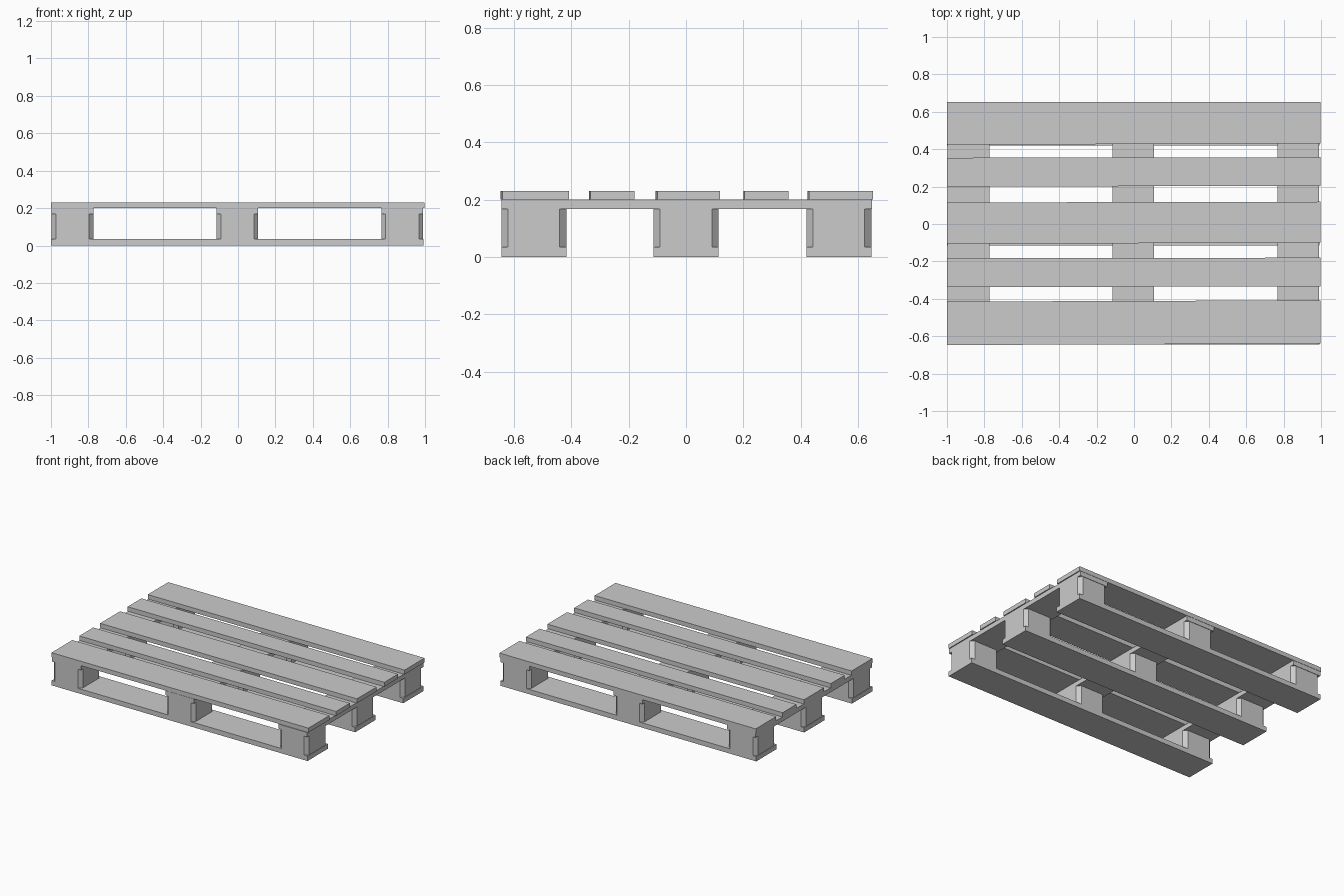
import bpy

if "Cube" in bpy.data.objects:
    bpy.data.objects.remove(bpy.data.objects["Cube"])


def prism(name, outline, z0, z1):
    """Extrude a counter-clockwise outline from z0 to z1."""
    n = len(outline)
    verts = [(x, y, z) for z in (z0, z1) for x, y in outline]
    faces = [tuple(reversed(range(n))), tuple(range(n, 2 * n))]
    faces += [(i, (i + 1) % n, n + (i + 1) % n, n + i) for i in range(n)]
    mesh = bpy.data.meshes.new(name)
    mesh.from_pydata(verts, [], faces)
    ob = bpy.data.objects.new(name, mesh)
    bpy.context.collection.objects.link(ob)
    return ob


def rect(x0, x1, y0, y1):
    return [(x0, y0), (x1, y0), (x1, y1), (x0, y1)]


def chamfered(x0, x1, y0, y1, c):
    return [(x0 + c, y0), (x1 - c, y0), (x1, y0 + c), (x1, y1 - c),
            (x1 - c, y1), (x0 + c, y1), (x0, y1 - c), (x0, y0 + c)]


COLUMNS = [(-0.997, -0.773), (-0.115, 0.108), (0.766, 0.99)]
ROWS = [(-0.645, -0.418), (-0.114, 0.114), (0.42, 0.647)]
Z_BASE, Z_BLOCK, Z_STRINGER, Z_TOP = 0.034, 0.168, 0.2, 0.231

# Bottom boards along x
for j, (y0, y1) in enumerate(ROWS):
    prism(f"bottom_board_{j + 1}", rect(-1, 0.993, y0, y1), 0, Z_BASE)

# Nine spacer blocks with chamfered upright corners
for i, (x0, x1) in enumerate(COLUMNS):
    for j, (y0, y1) in enumerate(ROWS):
        prism(f"block_{i + 1}_{j + 1}", chamfered(x0, x1, y0, y1, 0.023), Z_BASE, Z_BLOCK)

# Cross stringers along y
for i, (x0, x1) in enumerate(COLUMNS):
    prism(f"stringer_{i + 1}", rect(x0, x1, -0.645, 0.65), Z_BLOCK, Z_STRINGER)

# Deck boards, slightly uneven: front and back edge at the left, then at the right
DECK = [(-0.647, -0.415, -0.64, -0.408),
        (-0.338, -0.183, -0.333, -0.18),
        (-0.106, 0.115, -0.1, 0.119),
        (0.2, 0.354, 0.204, 0.357),
        (0.424, 0.652, 0.43, 0.652)]
for k, (f0, b0, f1, b1) in enumerate(DECK):
    prism(f"deck_board_{k + 1}", [(-1, f0), (0.997, f1), (0.997, b1), (-1, b0)], Z_STRINGER, Z_TOP)
